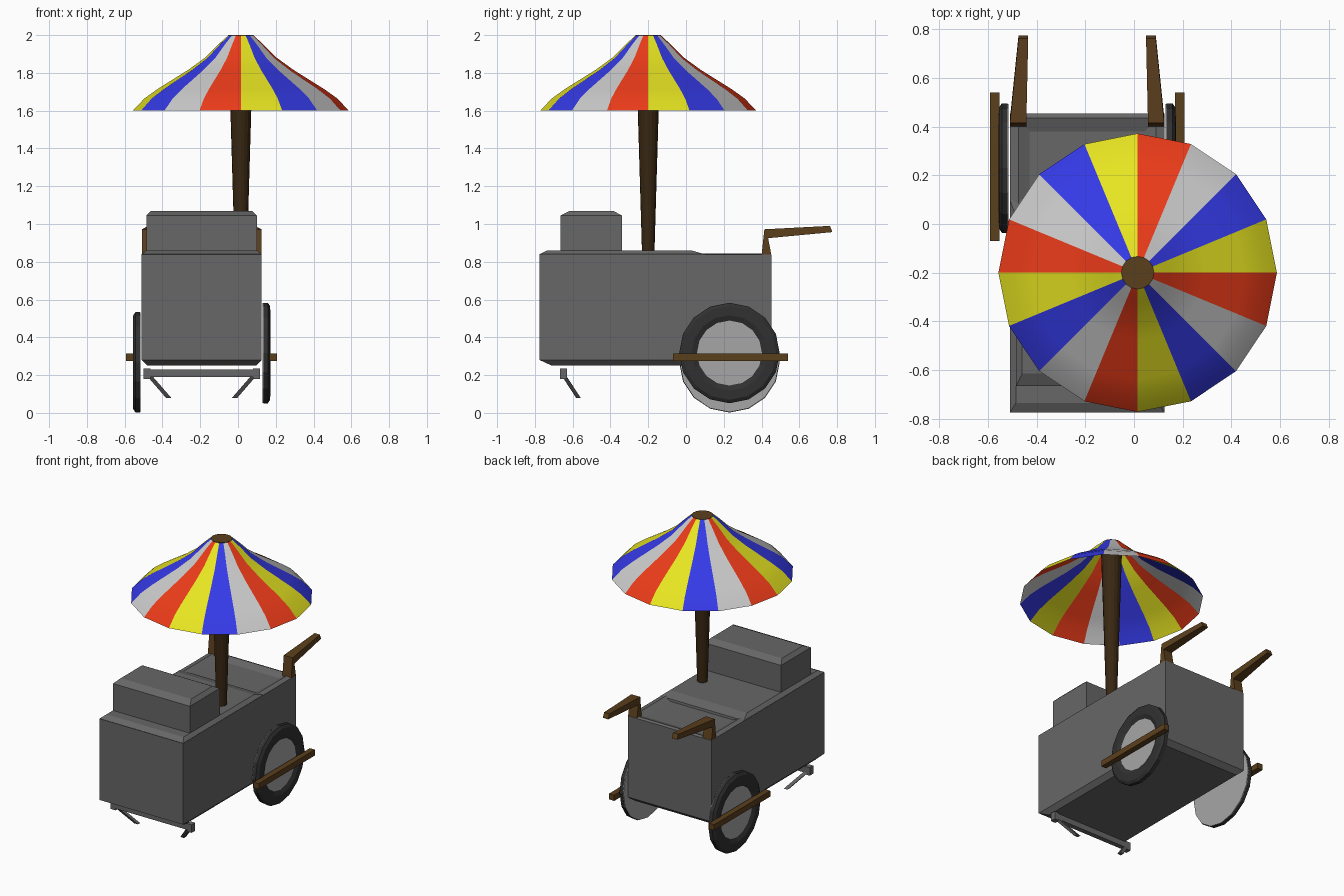
import bpy, bmesh
from math import sin, cos, pi, radians

if "Cube" in bpy.data.objects:
    bpy.data.objects.remove(bpy.data.objects["Cube"])

CX = -0.1925  # centre plane of the cart body


def material(name, rgb):
    m = bpy.data.materials.new(name)
    m.diffuse_color = (*rgb, 1)
    m.use_nodes = True
    m.node_tree.nodes["Principled BSDF"].inputs["Base Color"].default_value = m.diffuse_color
    return m


METAL = material("dark_metal", (0.135, 0.135, 0.135))
WOOD = material("wood", (0.105, 0.05, 0.012))
DARK_WOOD = material("dark_wood", (0.04, 0.02, 0.006))
RUBBER = material("rubber", (0.03, 0.03, 0.03))
RIM = material("light_metal", (0.38, 0.38, 0.38))
STRIPES = [material("red", (0.85, 0.045, 0.01)), material("white", (0.6, 0.6, 0.6)),
           material("blue", (0.035, 0.042, 0.8)), material("yellow", (0.8, 0.78, 0.015))]


def build(name, verts, faces, mats=(), ids=None):
    me = bpy.data.meshes.new(name)
    me.from_pydata([tuple(v) for v in verts], [], faces)
    for m in mats:
        me.materials.append(m)
    if ids:
        for p, i in zip(me.polygons, ids):
            p.material_index = i
    bm = bmesh.new()
    bm.from_mesh(me)
    bmesh.ops.recalc_face_normals(bm, faces=bm.faces)
    bm.to_mesh(me)
    bm.free()
    ob = bpy.data.objects.new(name, me)
    bpy.context.collection.objects.link(ob)
    return ob


def skin(name, rings, mats=(METAL,), caps=True, ids=None):
    """Join equal-sized point rings into a skin, with end caps if wanted."""
    n = len(rings[0])
    verts = [v for r in rings for v in r]
    faces = [(k * n + i, k * n + (i + 1) % n, (k + 1) * n + (i + 1) % n, (k + 1) * n + i)
             for k in range(len(rings) - 1) for i in range(n)]
    if caps:
        faces += [tuple(range(n)), tuple(range(len(verts) - n, len(verts)))]
    return build(name, verts, faces, mats, ids)


def rect(x0, x1, y0, y1, z):
    return [(x0, y0, z), (x1, y0, z), (x1, y1, z), (x0, y1, z)]


def box(name, x0, x1, y0, y1, z0, z1, mats=(METAL,)):
    return skin(name, [rect(x0, x1, y0, y1, z0), rect(x0, x1, y0, y1, z1)], mats)


def circle_z(x, y, z, r, n=16):
    # runs clockwise from the back
    return [(x + r * sin(2 * pi * i / n), y + r * cos(2 * pi * i / n), z) for i in range(n)]


def circle_x(x, y, z, r, n=16):
    return [(x, y + r * cos(2 * pi * i / n), z + r * sin(2 * pi * i / n)) for i in range(n)]


# Cart body with chamfered base and shallow tray in the top
skin("cart_body", [
    rect(-0.48, 0.095, -0.71, 0.42, 0.25),
    rect(-0.51, 0.125, -0.775, 0.453, 0.28),
    rect(-0.51, 0.125, -0.775, 0.453, 0.838),
    rect(-0.475, 0.09, -0.70, 0.435, 0.845),
    rect(-0.43, 0.045, -0.60, 0.38, 0.825)])

# Raised front deck
skin("deck", [
    rect(-0.49, 0.105, -0.75, 0.105, 0.81),
    rect(-0.51, 0.125, -0.775, 0.10, 0.84),
    rect(-0.485, 0.10, -0.735, 0.03, 0.86)])

# Storage box on the deck
skin("storage_box", [
    rect(-0.485, 0.10, -0.665, -0.34, 0.85),
    rect(-0.485, 0.10, -0.665, -0.34, 1.045),
    rect(-0.46, 0.075, -0.615, -0.385, 1.07)])

# Umbrella pole, its lighter top closes the canopy
UX, UY = 0.015, -0.2
skin("umbrella_pole", [circle_z(UX, UY, 0.85, 0.033), circle_z(UX, UY, 2.0, 0.067)],
     [DARK_WOOD, WOOD], ids=[0] * 17 + [1])

# Striped canopy of 16 gores, smooth along each gore and sharp at the seams
profile = [(0.572, 1.60), (0.51, 1.665), (0.44, 1.715), (0.28, 1.815),
           (0.19, 1.88), (0.12, 1.95), (0.065, 2.0)]
canopy = skin("canopy", [circle_z(UX, UY, z, r) for r, z in profile], STRIPES, caps=False,
              ids=[i % 4 for i in range(16 * (len(profile) - 1))])
for p in canopy.data.polygons:
    p.use_smooth = True
for e in canopy.data.edges:
    a, b = e.vertices
    e.use_edge_sharp = a // 16 != b // 16

# Wheels: rubber tyre, hub face, full inner disc; plus wooden guard bar
for side, s, x, z in (("right", 1, 0.13, 0.317), ("left", -1, -0.515, 0.268)):
    tyre = [(0.004, 0.266), (0.028, 0.266), (0.04, 0.248), (0.042, 0.20), (0.03, 0.172)]
    skin(side + "_tyre", [circle_x(x + s * d, 0.23, z, r) for d, r in tyre], [RUBBER], caps=False)
    skin(side + "_wheel_disc", [circle_x(x, 0.23, z, 0.264), circle_x(x + s * 0.005, 0.23, z, 0.264),
                                circle_x(x + s * 0.03, 0.23, z, 0.173)], [RIM])
    a, b = sorted((x + s * 0.038, x + s * 0.077))
    box(side + "_guard_bar", a, b, -0.07, 0.54, 0.275, 0.315, [WOOD])

# Front stand crossbar
box("stand_bar", -0.475, 0.09, -0.665, -0.632, 0.19, 0.23)

for side, s in (("right", 1), ("left", -1)):
    # Push handle: bent profile, narrower at the grip end
    handle = [(0.40, 0.835, 0), (0.452, 0.835, 0), (0.435, 0.925, 0), (0.775, 0.957, 1),
              (0.762, 0.99, 1), (0.415, 0.972, 0)]
    outer = [(CX + s * (0.317 - 0.035 * t), y, z) for y, z, t in handle]
    inner = [(CX + s * (0.25 - 0.008 * t), y, z) for y, z, t in handle]
    skin(side + "_handle", [outer, inner], [WOOD])

    # Stand end block and splayed leg
    a, b = sorted((CX + s * 0.272, CX + s * 0.308))
    box(side + "_stand_block", a, b, -0.668, -0.63, 0.18, 0.235)
    top, foot = (CX + s * 0.275, -0.645, 0.195), (CX + s * 0.175, -0.57, 0.08)
    skin(side + "_stand_leg", [rect(p[0] - 0.014, p[0] + 0.014, p[1] - 0.012, p[1] + 0.012, p[2])
                               for p in (top, foot)])
